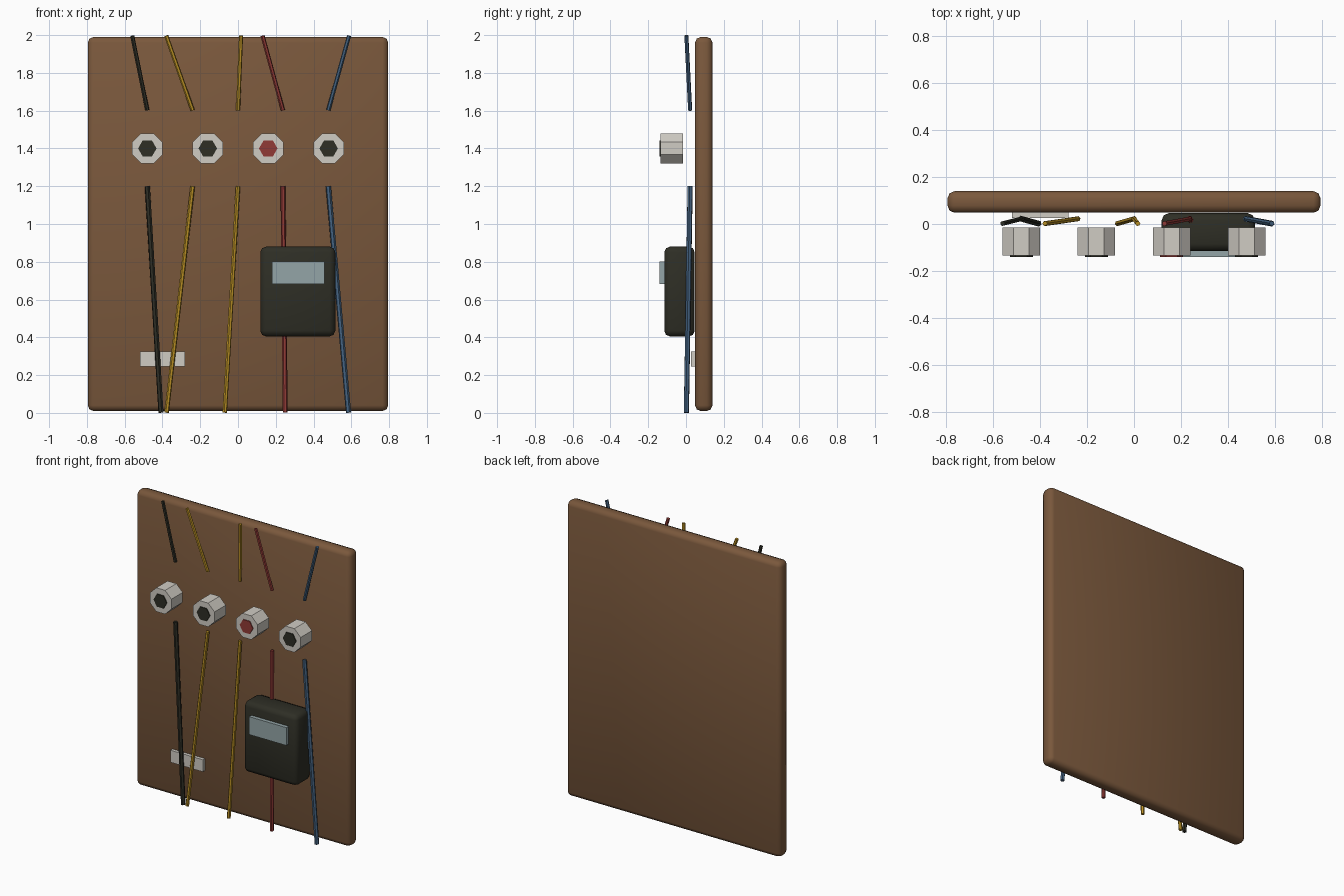
import bpy, bmesh, math
from mathutils import Vector, Matrix

if "Cube" in bpy.data.objects:
    bpy.data.objects.remove(bpy.data.objects["Cube"])


def material(name, rgb):
    m = bpy.data.materials.new(name)
    lin = [((c / 255 + 0.055) / 1.055) ** 2.4 for c in rgb]
    m.diffuse_color = (*lin, 1)
    m.use_nodes = True
    m.node_tree.nodes["Principled BSDF"].inputs["Base Color"].default_value = m.diffuse_color
    return m


BROWN = material("brown_board", (122, 88, 60))
WHITE = material("off_white", (208, 204, 196))
BLACK = material("near_black", (46, 46, 37))
RED = material("red", (145, 58, 54))
YELLOW = material("yellow", (186, 144, 36))
BLUE = material("blue", (68, 98, 128))
GLASS = material("pale_screen", (148, 165, 167))


def finish(name, bm, mat, smooth=False):
    bmesh.ops.recalc_face_normals(bm, faces=bm.faces)
    me = bpy.data.meshes.new(name)
    bm.to_mesh(me)
    bm.free()
    ob = bpy.data.objects.new(name, me)
    bpy.context.collection.objects.link(ob)
    me.materials.append(mat)
    if smooth:
        bpy.ops.object.select_all(action='DESELECT')
        ob.select_set(True)
        bpy.context.view_layer.objects.active = ob
        bpy.ops.object.shade_smooth_by_angle(angle=math.radians(50))
    return ob


def box(name, lo, hi, mat, bevel=0, smooth=False):
    lo, hi = Vector(lo), Vector(hi)
    bm = bmesh.new()
    bmesh.ops.create_cube(bm, size=1, matrix=Matrix.Translation((lo + hi) / 2)
                          @ Matrix.Diagonal((*(hi - lo), 1)))
    if bevel:
        bmesh.ops.bevel(bm, geom=bm.edges[:], offset=bevel, segments=2,
                        profile=0.5, affect='EDGES')
    return finish(name, bm, mat, smooth)


def prism(name, a, b, radius, sides, mat, spin=0):
    """Straight bar with a polygon section from point a to point b."""
    a, b = Vector(a), Vector(b)
    d = b - a
    bm = bmesh.new()
    rot = d.to_track_quat('Z', 'Y').to_matrix().to_4x4()
    bmesh.ops.create_cone(bm, cap_ends=True, segments=sides, radius1=radius,
                          radius2=radius, depth=d.length,
                          matrix=Matrix.Translation((a + b) / 2) @ rot
                          @ Matrix.Rotation(spin, 4, 'Z'))
    return finish(name, bm, mat)


# backing board
box("board", (-0.795, 0.048, 0.01), (0.795, 0.14, 1.99), BROWN, 0.03, True)

# octagonal knobs with hexagonal centres
for i, (x, mat) in enumerate(zip((-0.48, -0.16, 0.16, 0.48),
                                 (BLACK, BLACK, RED, BLACK))):
    prism(f"knob_{i}", (x, -0.015, 1.4), (x, -0.135, 1.4),
          0.08 / math.cos(math.pi / 8), 8, WHITE, math.pi / 8)
    prism(f"knob_centre_{i}", (x, -0.12, 1.4), (x, -0.141, 1.4),
          0.049, 6, mat, math.pi / 2)

# wires: top x, joint x, bottom x, lower radius
for name, mat, top, mid, low, r in (
        ("black", BLACK, -0.56, -0.48, -0.408, 0.014),
        ("yellow_left", YELLOW, -0.38, -0.24, -0.378, 0.012),
        ("yellow_right", YELLOW, 0.016, 0, -0.07, 0.012),
        ("red", RED, 0.13, 0.238, 0.25, 0.013),
        ("blue", BLUE, 0.588, 0.478, 0.585, 0.014)):
    prism(f"upper_wire_{name}", (top, 0.002, 1.997), (mid, 0.022, 1.602), 0.011, 6, mat)
    prism(f"lower_wire_{name}", (mid, 0.022, 1.2), (low, 0.002, 0.001), r, 6, mat)

# meter box with screen
box("meter_box", (0.118, -0.115, 0.405), (0.515, 0.046, 0.88), BLACK, 0.03, True)
box("meter_screen", (0.18, -0.14, 0.682), (0.457, -0.105, 0.802), GLASS)

# label plate on the board
box("label_plate", (-0.52, 0.026, 0.245), (-0.28, 0.05, 0.326), WHITE)
